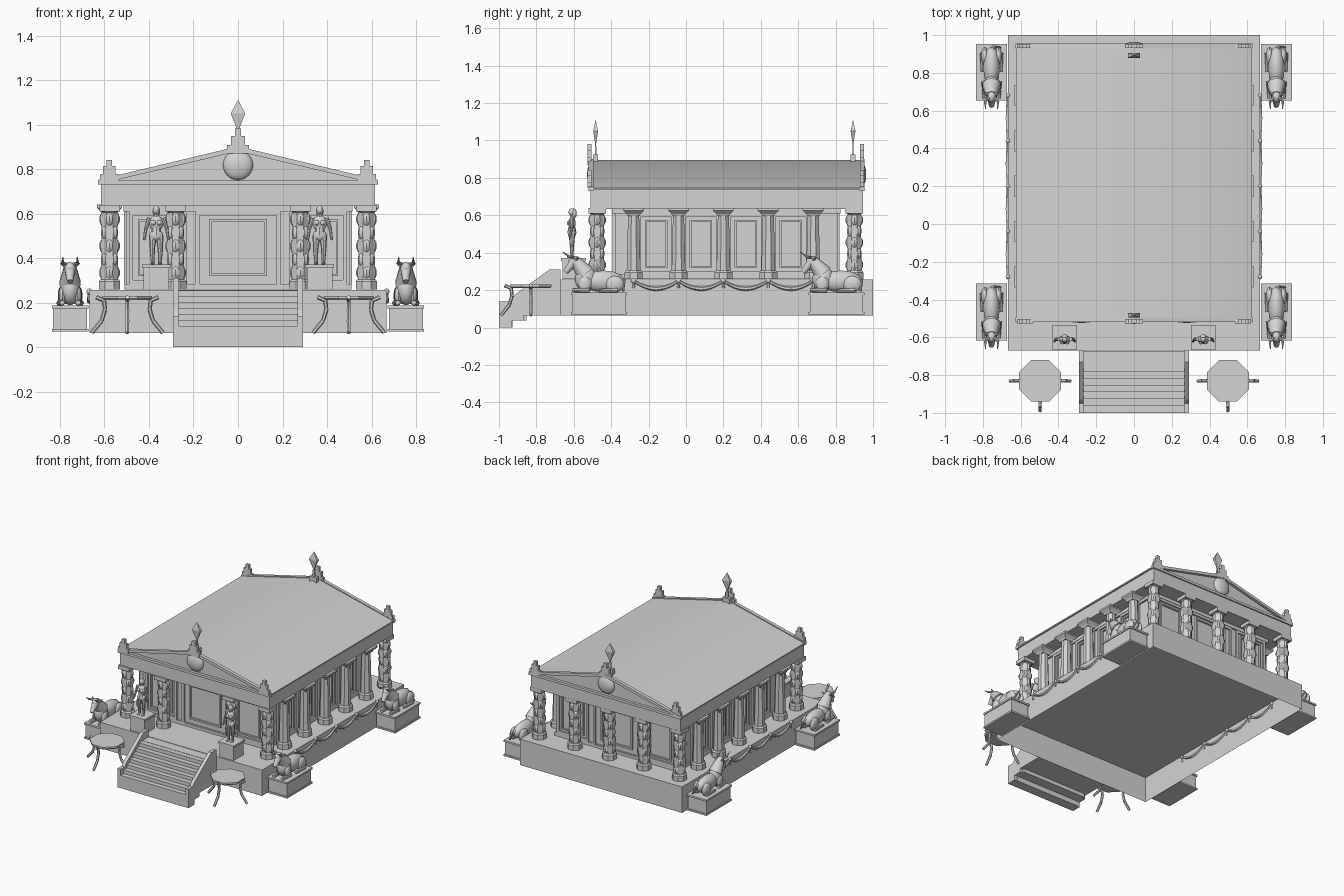
import bpy, bmesh, math
from mathutils import Vector, Matrix

cube = bpy.data.objects.get("Cube")
if cube:
    bpy.data.objects.remove(cube)

stone = bpy.data.materials.new("grey stone")
stone.use_nodes = True
GREY = (0.66, 0.66, 0.66, 1)
stone.diffuse_color = GREY
stone.node_tree.nodes["Principled BSDF"].inputs["Base Color"].default_value = GREY


def box(bm, x0, x1, y0, y1, z0, z1):
    m = Matrix.Translation(((x0 + x1) / 2, (y0 + y1) / 2, (z0 + z1) / 2))
    bmesh.ops.create_cube(bm, size=1, matrix=m @ Matrix.Diagonal((abs(x1 - x0), abs(y1 - y0), z1 - z0, 1)))


def ball(bm, c, r, seg=12):
    m = Matrix.Translation(c) @ Matrix.Diagonal((*r, 1))
    bmesh.ops.create_uvsphere(bm, u_segments=seg, v_segments=seg // 2 + 1, radius=1, matrix=m)


def limb(bm, p, q, r0, r1, seg=8):
    p, q = Vector(p), Vector(q)
    d = q - p
    m = Matrix.Translation((p + q) / 2) @ d.to_track_quat('Z', 'Y').to_matrix().to_4x4()
    bmesh.ops.create_cone(bm, cap_ends=True, segments=seg, radius1=r0, radius2=r1, depth=d.length, matrix=m)


def prism(bm, pts, axis, lo, hi):
    def ring(t):
        return [bm.verts.new((t, a, b) if axis == 'x' else (a, t, b)) for a, b in pts]
    lower, upper = ring(lo), ring(hi)
    bm.faces.new(lower)
    bm.faces.new(upper)
    for i in range(len(pts)):
        bm.faces.new((lower[i - 1], lower[i], upper[i], upper[i - 1]))


def lathe(bm, x, y, profile, seg=8, flat=1):
    rings = []
    for r, z in profile:
        angles = [2 * math.pi * (i + 0.5) / seg for i in range(seg)]
        rings.append([bm.verts.new((x + r * math.cos(a), y + flat * r * math.sin(a), z)) for a in angles])
    for a, b in zip(rings, rings[1:]):
        for i in range(seg):
            bm.faces.new((a[i - 1], a[i], b[i], b[i - 1]))
    bm.faces.new(rings[0])
    bm.faces.new(rings[-1])


def finish(bm, name, smooth=False):
    bmesh.ops.recalc_face_normals(bm, faces=bm.faces)
    mesh = bpy.data.meshes.new(name)
    bm.to_mesh(mesh)
    bm.free()
    mesh.materials.append(stone)
    ob = bpy.data.objects.new(name, mesh)
    bpy.context.collection.objects.link(ob)
    if smooth:
        bpy.ops.object.select_all(action='DESELECT')
        ob.select_set(True)
        bpy.context.view_layer.objects.active = ob
        bpy.ops.object.shade_smooth_by_angle(angle=math.radians(40))


# Podium, a shell open at the bottom
bm = bmesh.new()
box(bm, -0.667, 0.667, -0.67, 1, 0.065, 0.258)
bmesh.ops.delete(bm, geom=[f for f in bm.faces if f.calc_center_median().z < 0.07], context='FACES_ONLY')
finish(bm, "podium")

# Stairs with sloping side walls
bm = bmesh.new()
for i in range(9):
    y = -1 + i * 0.0365
    under = 0 if i < 2 else 0.037 if i < 4 else 0.065
    box(bm, -0.27, 0.27, y, y + 0.0365, under, min(0.095 + i * 0.0265, 0.256))
finish(bm, "stairs")
bm = bmesh.new()
cheek = [(-1, 0), (-0.93, 0), (-0.93, 0.037), (-0.87, 0.037), (-0.87, 0.065), (-0.67, 0.065),
         (-0.67, 0.31), (-0.73, 0.31), (-0.93, 0.165), (-0.95, 0.14), (-1, 0.14)]
for s in (-1, 1):
    prism(bm, cheek, 'x', s * 0.267, s * 0.292)
finish(bm, "stair_side_walls")

# Inner hall with framed panels
bm = bmesh.new()
box(bm, -0.5, 0.5, -0.38, 0.81, 0.259, 0.64)
box(bm, -0.515, 0.515, -0.395, 0.825, 0.61, 0.64)
box(bm, -0.51, 0.51, -0.39, 0.82, 0.259, 0.285)
finish(bm, "hall")


def frame(bm, axis, d0, d1, a0, a1, z0, z1, w=0.018):
    for b0, b1, c0, c1 in ((a0, a0 + w, z0, z1), (a1 - w, a1, z0, z1),
                           (a0, a1, z0, z0 + w), (a0, a1, z1 - w, z1)):
        if axis == 'x':
            box(bm, d0, d1, b0, b1, c0, c1)
        else:
            box(bm, b0, b1, d0, d1, c0, c1)


bm = bmesh.new()
for wall, out in ((-0.38, -0.012), (0.81, 0.012)):
    frame(bm, 'y', wall, wall + out, -0.19, 0.19, 0.26, 0.61)
    frame(bm, 'y', wall, wall + out, -0.13, 0.13, 0.32, 0.575, 0.012)
    for c in (-0.36, 0.36):
        frame(bm, 'y', wall, wall + out, c - 0.13, c + 0.13, 0.285, 0.61)
        frame(bm, 'y', wall, wall + out, c - 0.09, c + 0.09, 0.32, 0.575, 0.01)
SIDE_Y = [-0.28 + 0.24 * i for i in range(5)]
for s in (-1, 1):
    for y in [SIDE_Y[0] + 0.12 + 0.24 * i for i in range(4)]:
        frame(bm, 'x', s * 0.5, s * 0.512, y - 0.1, y + 0.1, 0.285, 0.61)
        frame(bm, 'x', s * 0.5, s * 0.512, y - 0.06, y + 0.06, 0.32, 0.575, 0.01)
finish(bm, "wall_panels")

# Plain side columns with square flared capitals
BASE = [(0.052, 0.259), (0.052, 0.295), (0.044, 0.305)]
bm = bmesh.new()
for s in (-1, 1):
    for y in SIDE_Y:
        lathe(bm, s * 0.577, y, BASE + [(0.04, 0.305), (0.032, 0.6)])
        lathe(bm, s * 0.577, y, [(0.045, 0.595), (0.052, 0.607), (0.08, 0.626), (0.08, 0.64)], 4)
finish(bm, "side_columns")

# Carved columns at the front and back, with reliefs around the shafts
bm = bmesh.new()
spots = [(x, -0.475) for x in (-0.577, -0.28, 0.28, 0.577)]
spots += [(x, 0.9) for x in (-0.577, -0.285, 0, 0.285, 0.577)]
for x, y in spots:
    lathe(bm, x, y, BASE + [(0.041, 0.305), (0.038, 0.605), (0.048, 0.612)])
    box(bm, x - 0.046, x + 0.046, y - 0.046, y + 0.046, 0.61, 0.638)
finish(bm, "carved_columns")
bm = bmesh.new()
for x, y in spots:
    for row in range(5):
        for k in range(4):
            a = math.pi / 2 * (k + 0.5 * (row % 2))
            ball(bm, (x + 0.026 * math.cos(a), y + 0.026 * math.sin(a), 0.335 + row * 0.06), (0.021, 0.021, 0.033), 8)
finish(bm, "column_reliefs", True)

# Entablature, gable roof and raking cornices
bm = bmesh.new()
box(bm, -0.615, 0.615, -0.51, 0.945, 0.635, 0.74)
finish(bm, "entablature")
bm = bmesh.new()
prism(bm, [(-0.625, 0.735), (0.625, 0.735), (0.625, 0.745), (0, 0.895), (-0.625, 0.745)], 'y', -0.5, 0.935)
finish(bm, "roof", True)
bm = bmesh.new()
for lo, hi in ((-0.52, -0.495), (0.93, 0.955)):
    for s in (-1, 1):
        prism(bm, [(s * 0.628, 0.732), (s * 0.628, 0.752), (0, 0.902), (0, 0.88)], 'y', lo, hi)
    box(bm, -0.628, 0.628, lo, hi, 0.73, 0.748)
finish(bm, "gable_cornices")
bm = bmesh.new()
for y in (-0.5, 0.935):
    ball(bm, (0, y, 0.818), (0.067, 0.029, 0.067), 20)
finish(bm, "gable_shields", True)

# Stepped roof ornaments and spear finials
bm = bmesh.new()
for y in (-0.515, 0.942):
    for x, z, k in ((-0.578, 0.745, 1), (0.578, 0.745, 1), (0, 0.87, 1.15)):
        for w, lo, hi in ((0.042, 0, 0.034), (0.028, 0.03, 0.068), (0.012, 0.06, 0.097)):
            box(bm, x - w * k, x + w * k, y - 0.011, y + 0.011, z + lo * k, z + hi * k)
finish(bm, "roof_ornaments")
bm = bmesh.new()
for y in (-0.483, 0.893):
    box(bm, -0.03, 0.03, y - 0.013, y + 0.013, 0.87, 0.925)
    lathe(bm, 0, y, [(0.016, 0.9), (0.01, 0.985), (0.046, 1.05), (0.001, 1.11)], 4, 0.4)
finish(bm, "spear_finials")

# Hanging garlands on the podium sides
bm = bmesh.new()
for s in (-1, 1):
    for y in SIDE_Y:
        ball(bm, (s * 0.667, y, 0.25), (0.013, 0.014, 0.014), 8)
        limb(bm, (s * 0.668, y, 0.25), (s * 0.668, y, 0.21), 0.004, 0.008, 6)
    for y in SIDE_Y[:-1]:
        path = [(s * 0.668, y + 0.03 * i, 0.25 - 0.042 * (1 - (i / 4 - 1) ** 2)) for i in range(9)]
        for i, (p, q) in enumerate(zip(path, path[1:])):
            limb(bm, p, q, 0.007 + 0.0015 * min(i, 8 - i), 0.007 + 0.0015 * min(i + 1, 7 - i), 6)
finish(bm, "garlands", True)


# Reclining bulls on plinths
def bull(name, x, y):
    bm = bmesh.new()
    box(bm, x - 0.076, x + 0.076, y - 0.142, y + 0.142, 0.07, 0.187)
    for z, h in ((0.07, 0.012), (0.175, 0.013)):
        box(bm, x - 0.082, x + 0.082, y - 0.15, y + 0.15, z, z + h)
    finish(bm, name + "_plinth")
    bm = bmesh.new()

    def at(dx, dy, dz):
        return (x + dx, y + dy, 0.187 + dz)
    ball(bm, at(0, 0.025, 0.06), (0.045, 0.115, 0.058))
    ball(bm, at(0, -0.07, 0.072), (0.044, 0.058, 0.07))
    limb(bm, at(0, -0.07, 0.1), at(0, -0.125, 0.168), 0.05, 0.03, 10)
    ball(bm, at(0, -0.13, 0.168), (0.025, 0.032, 0.028))
    limb(bm, at(0, -0.13, 0.168), at(0, -0.178, 0.108), 0.026, 0.014, 10)
    for s in (-1, 1):
        limb(bm, at(s * 0.015, -0.135, 0.185), at(s * 0.034, -0.155, 0.192), 0.008, 0.007)
        limb(bm, at(s * 0.034, -0.155, 0.19), at(s * 0.032, -0.195, 0.218), 0.007, 0.002)
        limb(bm, at(s * 0.018, -0.12, 0.175), at(s * 0.043, -0.11, 0.19), 0.01, 0.003)
        ball(bm, at(s * 0.036, 0.085, 0.045), (0.02, 0.05, 0.045))
        limb(bm, at(s * 0.048, 0.1, 0.012), at(s * 0.048, 0.0, 0.01), 0.014, 0.009)
        ball(bm, at(s * 0.034, -0.075, 0.045), (0.018, 0.035, 0.045))
        limb(bm, at(s * 0.04, -0.05, 0.013), at(s * 0.036, -0.14, 0.013), 0.014, 0.011)
    limb(bm, at(0.01, 0.135, 0.07), at(0.045, 0.13, 0.008), 0.008, 0.006)
    finish(bm, name, True)


for side, s in (("left", 1), ("right", -1)):
    bull("front_" + side + "_bull", s * 0.754, -0.466)
    bull("back_" + side + "_bull", s * 0.754, 0.804)

    # Standing figure on a pedestal
    bm = bmesh.new()
    cx, cy, z = s * 0.367, -0.61, 0.372
    box(bm, cx - 0.058, cx + 0.058, -0.66, -0.54, 0.259, z)
    box(bm, cx - 0.065, cx + 0.065, -0.667, -0.535, z - 0.015, z)
    finish(bm, side + "_statue_pedestal")
    bm = bmesh.new()
    for k in (-1, 1):
        limb(bm, (cx + k * 0.016, cy, z), (cx + k * 0.018, cy, z + 0.065), 0.007, 0.012)
        limb(bm, (cx + k * 0.018, cy, z + 0.065), (cx + k * 0.015, cy, z + 0.13), 0.011, 0.018)
        ball(bm, (cx + k * 0.017, cy - 0.01, z + 0.005), (0.009, 0.018, 0.007), 8)
        limb(bm, (cx + k * 0.031, cy, z + 0.208), (cx + k * 0.047, cy, z + 0.16), 0.01, 0.008)
        limb(bm, (cx + k * 0.047, cy, z + 0.16), (cx + k * 0.054, cy - 0.012, z + 0.11), 0.008, 0.006)
        ball(bm, (cx + k * 0.013, cy - 0.017, z + 0.187), (0.012, 0.011, 0.012), 8)
    ball(bm, (cx, cy, z + 0.13), (0.032, 0.022, 0.026))
    limb(bm, (cx, cy, z + 0.13), (cx, cy, z + 0.165), 0.025, 0.019)
    ball(bm, (cx, cy, z + 0.185), (0.032, 0.02, 0.036))
    limb(bm, (cx, cy, z + 0.205), (cx, cy, z + 0.235), 0.011, 0.009)
    ball(bm, (cx, cy, z + 0.245), (0.015, 0.018, 0.021))
    ball(bm, (cx, cy + 0.012, z + 0.238), (0.017, 0.014, 0.026))
    finish(bm, side + "_statue", True)

    # Three-legged octagonal table
    bm = bmesh.new()
    tx, ty = s * 0.497, -0.83
    lathe(bm, tx, ty, [(0.115, 0.212), (0.12, 0.218), (0.12, 0.23)])
    for dx, dy in ((-1, 0), (1, 0), (0, -1)):
        leg = [(0.14, 0.225), (0.105, 0.21), (0.1, 0.17), (0.115, 0.12), (0.16, 0.065)]
        pts = [(tx + dx * r, ty + dy * r, h) for r, h in leg]
        for p, q in zip(pts, pts[1:]):
            limb(bm, p, q, 0.01, 0.009, 6)
    finish(bm, side + "_table")
